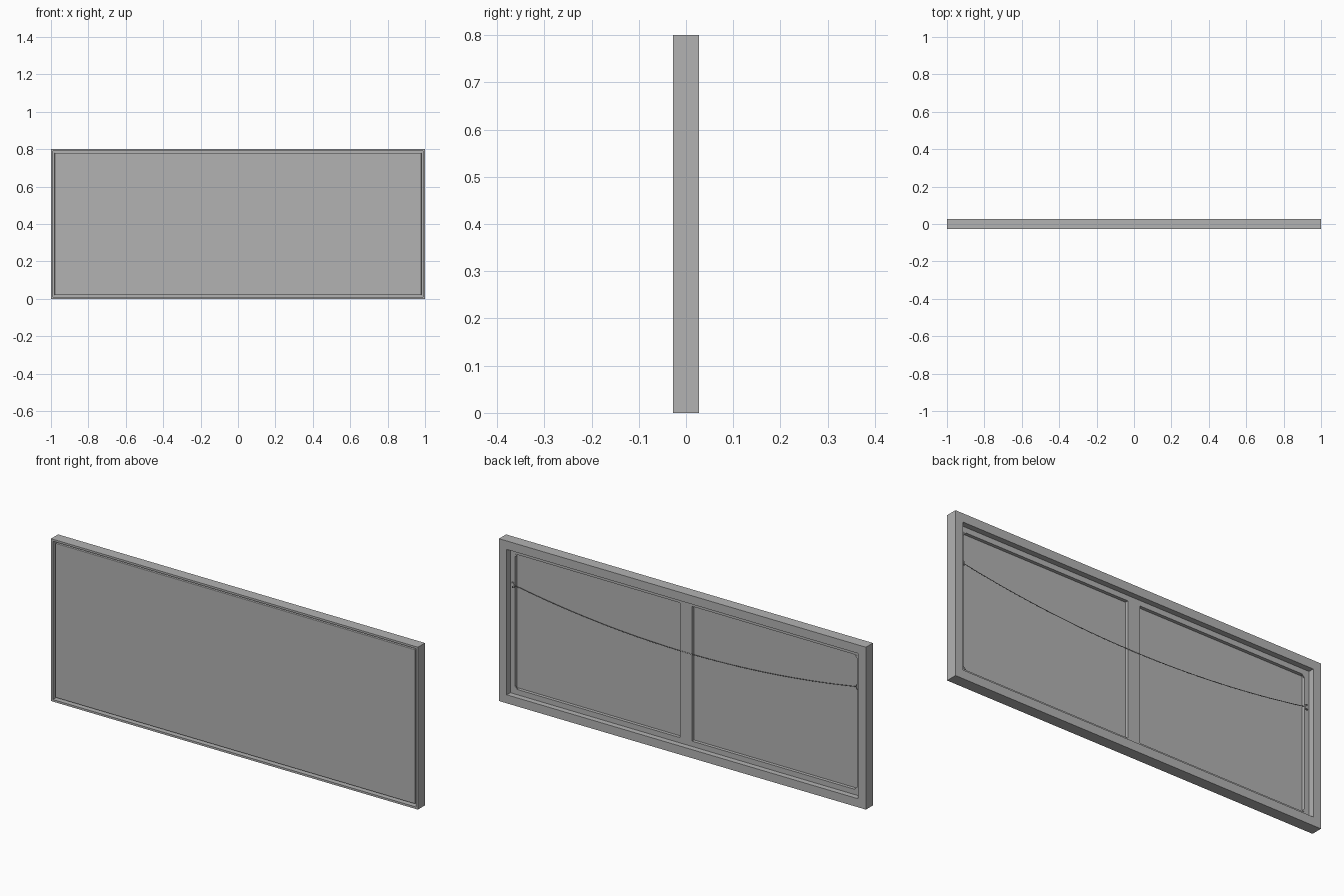
import bpy, bmesh
from mathutils import Vector

cube = bpy.data.objects.get("Cube")
if cube:
    bpy.data.objects.remove(cube, do_unlink=True)

W, H, D = 1.0, 0.8, 0.0275        # half width, height, half depth
BACK = 0.0                        # rear plane of the stretcher bars

grey = bpy.data.materials.new("plain grey")
grey.use_nodes = True
colour = (0.45, 0.45, 0.45, 1)
grey.diffuse_color = colour
grey.node_tree.nodes["Principled BSDF"].inputs["Base Color"].default_value = colour


def finish(name, bm):
    bmesh.ops.recalc_face_normals(bm, faces=bm.faces)
    mesh = bpy.data.meshes.new(name)
    bm.to_mesh(mesh)
    bm.free()
    mesh.materials.append(grey)
    ob = bpy.data.objects.new(name, mesh)
    bpy.context.collection.objects.link(ob)
    return ob


def mitred_ring(name, profile):
    """Sweep a closed (inset, y) profile round the rectangle."""
    bm = bmesh.new()
    loops = []
    for sx, top in ((-1, 0), (1, 0), (1, 1), (-1, 1)):
        loops.append([bm.verts.new((sx * (W - i), y, H - i if top else i))
                      for i, y in profile])
    n = len(profile)
    for c in range(4):
        a, b = loops[c], loops[(c + 1) % 4]
        for k in range(n):
            m = (k + 1) % n
            bm.faces.new((a[k], b[k], b[m], a[m]))
    return finish(name, bm)


def box(name, lo, hi):
    lo, hi = Vector(lo), Vector(hi)
    bm = bmesh.new()
    bmesh.ops.create_cube(bm, size=1)
    for v in bm.verts:
        v.co = (lo + hi) / 2 + v.co * (hi - lo)
    return finish(name, bm)


def tube(name, points, radius, cyclic=False):
    curve = bpy.data.curves.new(name, "CURVE")
    curve.dimensions = "3D"
    curve.bevel_depth = radius
    curve.bevel_resolution = 1
    curve.use_fill_caps = True
    spline = curve.splines.new("POLY")
    spline.points.add(len(points) - 1)
    for p, co in zip(spline.points, points):
        p.co = (*co, 1)
    spline.use_cyclic_u = cyclic
    curve.materials.append(grey)
    ob = bpy.data.objects.new(name, curve)
    bpy.context.collection.objects.link(ob)
    return ob


# Outer frame: thin front lip with a wide rear flange
mitred_ring("outer_frame", [(0, -D), (0.01, -D), (0.01, BACK),
                            (0.042, BACK), (0.042, D), (0, D)])

# Stretcher bars and centre brace
mitred_ring("stretcher_bars", [(0.021, -0.017), (0.068, -0.017),
                               (0.068, BACK), (0.021, BACK)])
box("centre_brace", (-0.033, -0.015, 0.06), (0.033, BACK, H - 0.06))

# Canvas panel with softened edges
canvas = box("canvas", (-W + 0.02, -0.021, 0.02), (W - 0.02, -0.016, H - 0.02))
soft = canvas.modifiers.new("soft_edge", "BEVEL")
soft.width = 0.002
soft.segments = 2

# Small triangular keys in the stretcher corners
for side, sx in (("right", -1), ("left", 1)):
    for level, z, sz in (("lower", 0.068, 1), ("upper", H - 0.068, -1)):
        bm = bmesh.new()
        x = sx * (W - 0.068)
        tri = bm.faces.new([bm.verts.new(p) for p in (
            (x, BACK - 0.004, z), (x - sx * 0.014, BACK - 0.004, z),
            (x, BACK - 0.004, z + sz * 0.014))])
        out = bmesh.ops.extrude_face_region(bm, geom=[tri])["geom"]
        for v in out:
            if isinstance(v, bmesh.types.BMVert):
                v.co.y = BACK + 0.001
        finish(f"{level}_{side}_key", bm)

    # Hanger plate and ring
    hx, hz = sx * 0.944, 0.578
    box(f"{side}_hanger_plate", (hx - 0.009, BACK, hz - 0.007),
        (hx + 0.009, BACK + 0.003, hz + 0.007))
    x = sx * 0.932
    tube(f"{side}_hanger_ring",
         [(hx, BACK + 0.003, hz + 0.014), (x, BACK + 0.003, hz + 0.01),
          (x, BACK + 0.003, hz - 0.01), (hx, BACK + 0.003, hz - 0.014)],
         0.002, True)

# Sagging hanging wire
steps = 32
wire = []
for i in range(steps + 1):
    t = 2 * i / steps - 1
    wire.append((0.933 * t, BACK + 0.002, 0.497 + 0.081 * t * t))
tube("hanging_wire", wire, 0.0015)
